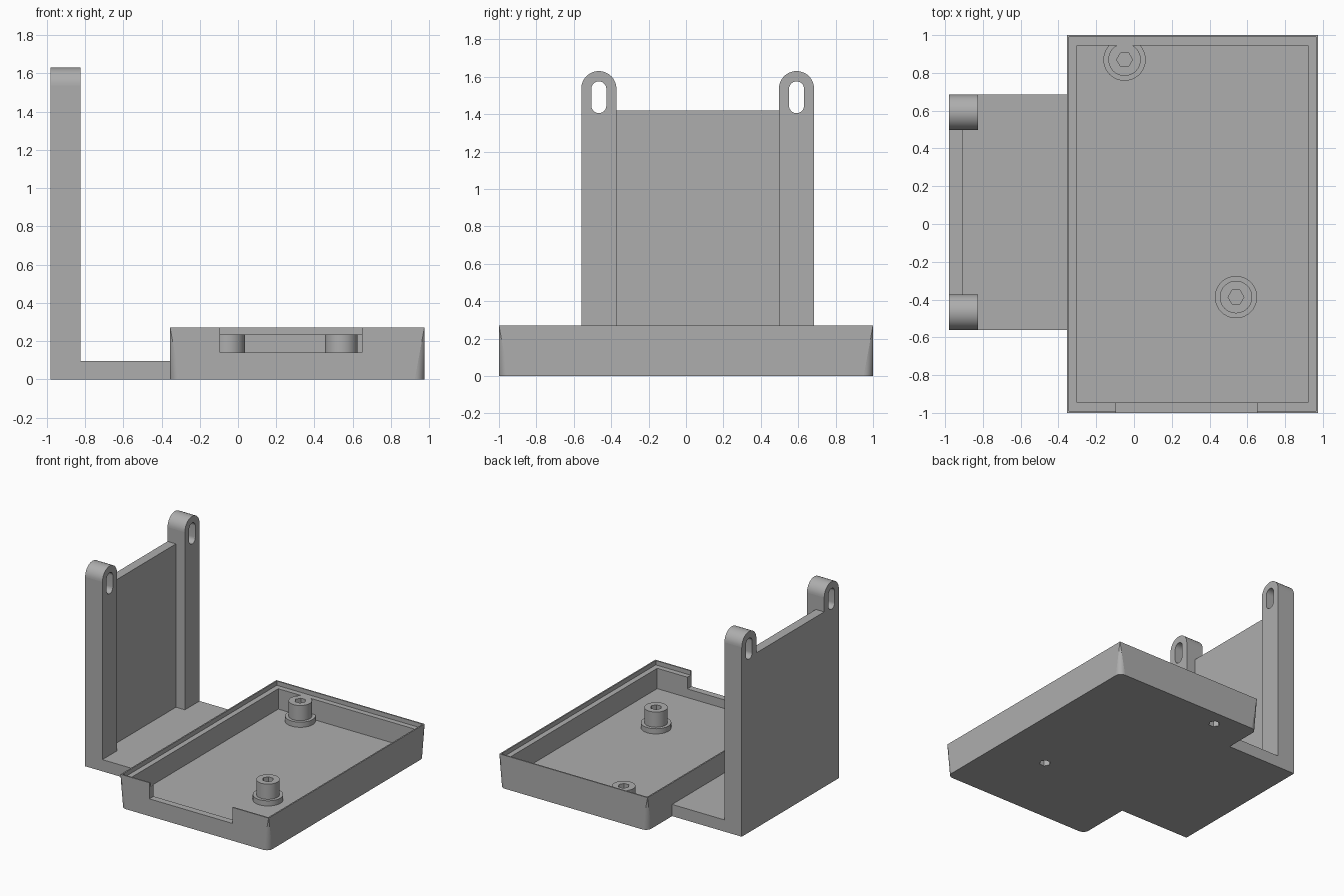
import bpy, bmesh, math
from mathutils import Vector

old = bpy.data.objects.get("Cube")
if old:
    bpy.data.objects.remove(old, do_unlink=True)

GREY = (0.42, 0.42, 0.42, 1)
grey = bpy.data.materials.new("matte grey")
grey.use_nodes = True
grey.diffuse_color = GREY
grey.node_tree.nodes["Principled BSDF"].inputs["Base Color"].default_value = GREY


def make(name, bm):
    bmesh.ops.recalc_face_normals(bm, faces=bm.faces)
    mesh = bpy.data.meshes.new(name)
    bm.to_mesh(mesh)
    bm.free()
    mesh.materials.append(grey)
    obj = bpy.data.objects.new(name, mesh)
    bpy.context.collection.objects.link(obj)
    return obj


def prism(name, outline, lo, hi, along_x=False):
    """Extrude a 2D outline along z, or a (y, z) outline along x."""
    bm = bmesh.new()
    place = (lambda p, t: (t, *p)) if along_x else (lambda p, t: (*p, t))
    a = [bm.verts.new(place(p, lo)) for p in outline]
    b = [bm.verts.new(place(p, hi)) for p in outline]
    bm.faces.new(a)
    bm.faces.new(b)
    for i in range(len(a)):
        j = (i + 1) % len(a)
        bm.faces.new((a[i], a[j], b[j], b[i]))
    return make(name, bm)


def box(name, x, y, z):
    return prism(name, [(x[0], y[0]), (x[1], y[0]), (x[1], y[1]), (x[0], y[1])], *z)


def arc(cx, cy, r, start, sweep, n):
    return [(cx + r * math.cos(start + sweep * i / n),
             cy + r * math.sin(start + sweep * i / n)) for i in range(n + 1)]


def circle(cx, cy, r, n=40):
    return arc(cx, cy, r, 0, math.tau, n)[:-1]


def combine(obj, tool, operation):
    """Apply a boolean and discard the tool object."""
    mod = obj.modifiers.new("cut", 'BOOLEAN')
    mod.operation, mod.object, mod.solver = operation, tool, 'EXACT'
    graph = bpy.context.evaluated_depsgraph_get()
    graph.update()
    mesh = bpy.data.meshes.new_from_object(obj.evaluated_get(graph))
    obj.modifiers.clear()
    obj.data = mesh
    bpy.data.objects.remove(tool, do_unlink=True)


def finish(obj):
    """Smooth the curved strips, keep the large planes flat."""
    bpy.ops.object.select_all(action='DESELECT')
    obj.select_set(True)
    bpy.context.view_layer.objects.active = obj
    bpy.ops.object.shade_smooth_by_angle(angle=math.radians(30))
    for p in obj.data.polygons:
        if p.area > 0.04:
            p.use_smooth = False


# Tray body: square at the rim, corners rounding off towards the bottom
X0, X1, Y0, Y1 = -0.355, 0.975, -1.0, 1.0
RIM, STEP, FLOOR, R = 0.27, 0.235, 0.07, 0.05
bm = bmesh.new()
corners = [(X1, Y1), (X0, Y1), (X0, Y0), (X1, Y0)]
tops, bottoms = [], []
for k, (x, y) in enumerate(corners):
    cx = x - math.copysign(R, x)
    cy = y - math.copysign(R, y)
    tops.append(bm.verts.new((x, y, RIM)))
    bottoms.append([bm.verts.new((*p, 0))
                    for p in arc(cx, cy, R, k * math.pi / 2, math.pi / 2, 10)])
bm.faces.new(tops)
bm.faces.new([v for ring in bottoms for v in ring])
for k in range(4):
    nxt = (k + 1) % 4
    for a, b in zip(bottoms[k], bottoms[k][1:]):
        bm.faces.new((a, b, tops[k]))
    bm.faces.new((bottoms[k][-1], bottoms[nxt][0], tops[nxt], tops[k]))
tray = make("tray", bm)


def inset_box(name, d, z):
    return box(name, (X0 + d, X1 - d), (Y0 + d, Y1 - d), z)


# Hollow, stepped lip and front opening
combine(tray, inset_box("hollow", 0.054, (FLOOR, 0.4)), 'DIFFERENCE')
combine(tray, inset_box("lip", 0.011, (STEP, 0.4)), 'DIFFERENCE')
combine(tray, box("opening", (-0.095, 0.65), (-1.1, -0.93), (0.14, 0.4)), 'DIFFERENCE')

# Stepped screw posts with hexagonal sockets from above and below
for x, y in [(-0.05, 0.87), (0.54, -0.387)]:
    combine(tray, prism("post_collar", circle(x, y, 0.112), 0.03, 0.112), 'UNION')
    combine(tray, prism("post", circle(x, y, 0.086), 0.03, STEP), 'UNION')
    for lo, hi in [(-0.1, 0.1), (0.12, 0.4)]:
        combine(tray, prism("socket", circle(x, y, 0.042, 6), lo, hi), 'DIFFERENCE')
finish(tray)

# Upright bracket: foot plate, back wall and two slotted pillars
BX, BY = -0.98, (-0.56, 0.685)
bracket = box("bracket", (BX, X0), BY, (0, 0.095))
combine(bracket, box("wall", (BX, -0.905), BY, (0, 1.42)), 'UNION')
PR = 0.094
for y in (BY[0] + PR, BY[1] - PR):
    outline = [(y - PR, 0), (y + PR, 0)] + arc(y, 1.63 - PR, PR, 0, math.pi, 24)
    combine(bracket, prism("pillar", outline, BX, -0.825, True), 'UNION')
    slot = (arc(y, 1.535, 0.04, 0, math.pi, 16)
            + arc(y, 1.445, 0.04, math.pi, math.pi, 16))
    combine(bracket, prism("slot", slot, -1.1, -0.7, True), 'DIFFERENCE')
finish(bracket)
